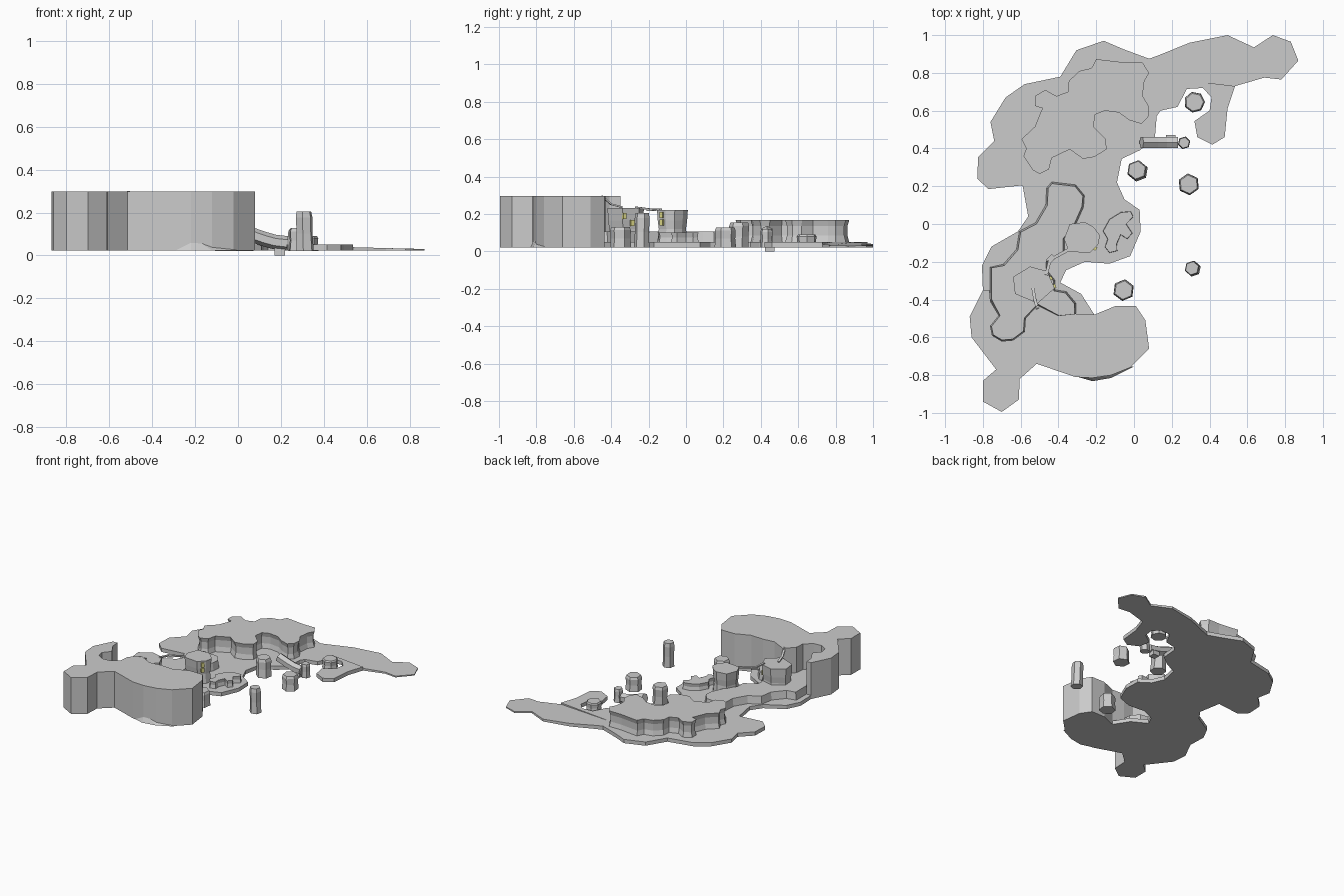
import bpy, bmesh, math, random
from mathutils import Vector

random.seed(4)
yellow = bpy.data.materials.new("window_glow")
yellow.diffuse_color = (0.75, 0.72, 0.25, 1)
black = bpy.data.materials.new("door_dark")
black.diffuse_color = (0.02, 0.02, 0.02, 1)


def loft(name, rings, mat=None):
    """Closed solid through a stack of equal-length rings."""
    bm = bmesh.new()
    vr = [[bm.verts.new(p) for p in r] for r in rings]
    n = len(vr[0])
    bm.faces.new(vr[0])
    bm.faces.new(vr[-1])
    for a, b in zip(vr, vr[1:]):
        for i in range(n):
            j = (i + 1) % n
            bm.faces.new((a[i], a[j], b[j], b[i]))
    bmesh.ops.recalc_face_normals(bm, faces=bm.faces[:])
    me = bpy.data.meshes.new(name)
    bm.to_mesh(me)
    bm.free()
    ob = bpy.data.objects.new(name, me)
    bpy.context.collection.objects.link(ob)
    if mat:
        me.materials.append(mat)
    return ob


def grow(pts, d):
    """Offset an outline outwards by d."""
    area = sum(pts[i - 1][0] * p[1] - p[0] * pts[i - 1][1] for i, p in enumerate(pts))
    d = d if area > 0 else -d
    out = []
    for i, p in enumerate(pts):
        a, b = Vector(pts[i - 1]), Vector(pts[(i + 1) % len(pts)])
        t = (b - a).normalized()
        out.append((p[0] + t.y * d, p[1] - t.x * d))
    return out


def prism(name, pts, levels):
    """Outline stacked at (z, outward offset) levels."""
    return loft(name, [[(x, y, z) for x, y in grow(pts, d)] for z, d in levels])


def tube(name, path, w, h, n=4):
    """Flat or round bar along a path of points."""
    path = [Vector(p) for p in path]
    rings = []
    for i, p in enumerate(path):
        t = (path[min(i + 1, len(path) - 1)] - path[max(i - 1, 0)]).normalized()
        s = t.cross(Vector((0, 0, 1))).normalized()
        u = s.cross(t)
        rings.append([p + s * w * math.cos(a) + u * h * math.sin(a)
                      for a in [(k + 0.5) * math.tau / n for k in range(n)]])
    return loft(name, rings)


def rock(name, x, y, r, n, top, lean=(0, 0), z0=0.02):
    """Upright faceted stone."""
    rings, a0 = [], random.random() * 6
    for f, s in ((0, 1.0), (0.45, 0.92), (0.85, 0.97), (1, 0.85)):
        rings.append([(x + lean[0] * f + r * s * math.cos(a0 + k * math.tau / n),
                       y + lean[1] * f + r * s * math.sin(a0 + k * math.tau / n),
                       z0 + (top - z0) * f) for k in range(n)])
    return loft(name, rings)


def block(name, c, s, angle=0, mat=None):
    ca, sa = math.cos(angle), math.sin(angle)
    q = [(ca * u * s[0] - sa * v * s[1], sa * u * s[0] + ca * v * s[1])
         for u, v in ((-.5, -.5), (.5, -.5), (.5, .5), (-.5, .5))]
    return loft(name, [[(c[0] + x, c[1] + y, c[2] + k * s[2]) for x, y in q]
                       for k in (-.5, .5)], mat)


# outer edge shared by the ground and the tall cliff, west to east round the south
south = [(-.80, -.35), (-.87, -.49), (-.86, -.60), (-.73, -.77), (-.80, -.83),
         (-.80, -.94), (-.70, -.995), (-.61, -.93), (-.605, -.82), (-.515, -.74),
         (-.31, -.81), (-.22, -.815), (-.12, -.80), (-.02, -.76), (.08, -.66),
         (.06, -.51), (.01, -.435), (-.10, -.435), (-.21, -.48)]

# ground slab
ground = south + [
    (-.28, -.37), (-.39, -.31), (-.36, -.245), (-.26, -.20), (-.13, -.21), (-.02, -.17),
    (.035, -.04), (.03, .075), (-.05, .13), (-.09, .22), (-.065, .345), (.03, .39),
    (.11, .45), (.12, .57), (.14, .60), (.23, .62), (.28, .715), (.365, .72),
    (.41, .67), (.40, .60), (.32, .545), (.335, .46), (.415, .42), (.48, .46),
    (.495, .61), (.535, .73), (.08, .785), (.08, .875), (-.055, .925), (-.16, .97),
    (-.305, .92), (-.39, .78), (-.58, .74), (-.68, .67), (-.76, .54), (-.74, .44),
    (-.825, .355), (-.83, .24), (-.77, .185), (-.59, .205), (-.56, .04),
    (-.615, -.04), (-.755, -.12), (-.805, -.22)]
prism("ground_slab", ground, [(.022, 0), (.05, 0)])

# beach spit sloping down to the east tip
beach = [(.08, .785), (.535, .73), (.69, .775), (.78, .765), (.87, .865), (.83, .965),
         (.735, 1.0), (.635, .935), (.495, 1.0), (.295, .96), (.135, .895), (.08, .875)]
loft("beach_spit", [[(x, y, .022) for x, y in beach],
                    [(x, y, .05 - .02 * max(0, min(1, (x - .1) / .75))) for x, y in beach]])

# tall southern cliff with its inner bay
cliff = south + [
    (-.31, -.475), (-.40, -.485), (-.48, -.445), (-.51, -.43), (-.575, -.50), (-.58, -.57),
    (-.64, -.615), (-.70, -.62), (-.75, -.59), (-.76, -.54), (-.715, -.485),
    (-.76, -.41), (-.765, -.35)]
prism("tall_cliff", cliff, [(.022, 0), (.297, 0)])

# talus skirt under the cliff front
skirt = [(-.33, -.80), (-.22, -.832), (-.12, -.815), (.0, -.755), (-.15, -.74)]
loft("cliff_skirt", [[(x, y, .022) for x, y in skirt],
                     [(-.22 + (x + .22) * .12, -.80 + (y + .80) * .12, .082) for x, y in skirt]])

# western terrace
terrace = [(-.76, -.40), (-.76, -.23), (-.69, -.215), (-.62, -.135), (-.605, -.04),
           (-.52, .005), (-.465, .10), (-.46, .19), (-.435, .22), (-.31, .205),
           (-.265, .15), (-.27, .09), (-.31, .0), (-.37, -.08), (-.37, -.15),
           (-.46, -.20), (-.46, -.25), (-.42, -.30), (-.42, -.35), (-.36, -.36),
           (-.31, -.42), (-.31, -.48), (-.40, -.49), (-.51, -.43), (-.575, -.50),
           (-.58, -.57), (-.64, -.615), (-.70, -.62), (-.75, -.59), (-.76, -.54), (-.715, -.485)]
prism("terrace", terrace, [(.048, .003), (.08, -.002), (.107, -.006)])

# northern plateau with waisted walls
plateau = [(-.525, .515), (-.595, .45), (-.57, .40), (-.585, .36), (-.535, .285),
           (-.50, .265), (-.45, .29), (-.435, .35), (-.34, .395), (-.27, .345),
           (-.21, .355), (-.145, .395), (-.15, .45), (-.215, .515), (-.205, .58),
           (-.155, .60), (-.08, .59), (-.025, .55), (.04, .53), (.075, .565),
           (.08, .62), (.045, .68), (.055, .757), (.08, .80), (.045, .855),
           (-.05, .855), (-.20, .873), (-.225, .825), (-.29, .81), (-.345, .757),
           (-.35, .70), (-.41, .677), (-.47, .71), (-.525, .677), (-.525, .625), (-.485, .613)]
prism("north_plateau", plateau, [(.048, 0), (.085, -.010), (.135, -.010), (.168, 0)])

# two rock towers
tower_a = [(-.64, -.28), (-.55, -.225), (-.46, -.25), (-.42, -.34), (-.51, -.42), (-.63, -.37)]
tower_b = [(-.34, .0), (-.26, .01), (-.215, -.015), (-.18, -.06), (-.19, -.11),
           (-.235, -.155), (-.345, -.145), (-.37, -.08)]
for nm, pts, top in (("west_tower", tower_a, .232), ("east_tower", tower_b, .222)):
    prism(nm, pts, [(.05, -.002), (.12, -.010), (.165, -.004), (top, 0)])

# tower windows and door
for i, (x, y, z, a) in enumerate([(-.424, -.33, .188, .4), (-.443, -.288, .153, .4),
                                  (-.208, -.128, .195, -.6), (-.208, -.128, .155, -.6)]):
    block(f"window_{i}", (x, y, z), (.02, .02, .032), a, yellow)
block("door", (-.045, -.04, .062), (.03, .014, .028), 0, black)

# low stepped wall east of the towers
prism("low_wall", [(-.165, -.037), (-.13, .026), (-.07, .063), (-.018, .068), (-.003, .037),
                   (-.04, .0), (-.008, -.048), (-.035, -.08), (-.07, -.058), (-.09, -.105),
                   (-.088, -.143), (-.13, -.153), (-.155, -.122), (-.14, -.08)],
      [(.048, 0), (.075, -.006), (.10, -.002)])

# rope bridges
tube("tower_bridge", [(-.465, -.27, .236), (-.445, -.19, .225), (-.345, -.135, .224)], .012, .006)
tube("landing_stage", [(-.455, -.20, .222), (-.425, -.17, .222)], .022, .008)
tube("cliff_bridge", [(-.535, -.34, .236), (-.525, -.40, .252), (-.51, -.45, .296)], .011, .006)

# fallen stone pillar and its footing
tube("fallen_pillar", [(.04, .432, .105), (.12, .432, .077), (.17, .432, .063), (.23, .432, .056)],
     .034, .034, 6)
block("pillar_footing", (.195, .447, .017), (.05, .05, .034))

# freestanding sea stacks
for nm, args in {
    "stack_leaning": (.02, .28, .056, 6, .155, (-.005, .005)),
    "stack_east": (.29, .21, .058, 6, .128),
    "stack_small": (.265, .43, .034, 6, .12),
    "stack_cove": (.32, .645, .056, 7, .09),
    "stack_south": (-.055, -.35, .058, 6, .13),
    "stack_tall": (.313, -.237, .042, 6, .205, (-.006, .003)),
}.items():
    rock(nm, *args)
